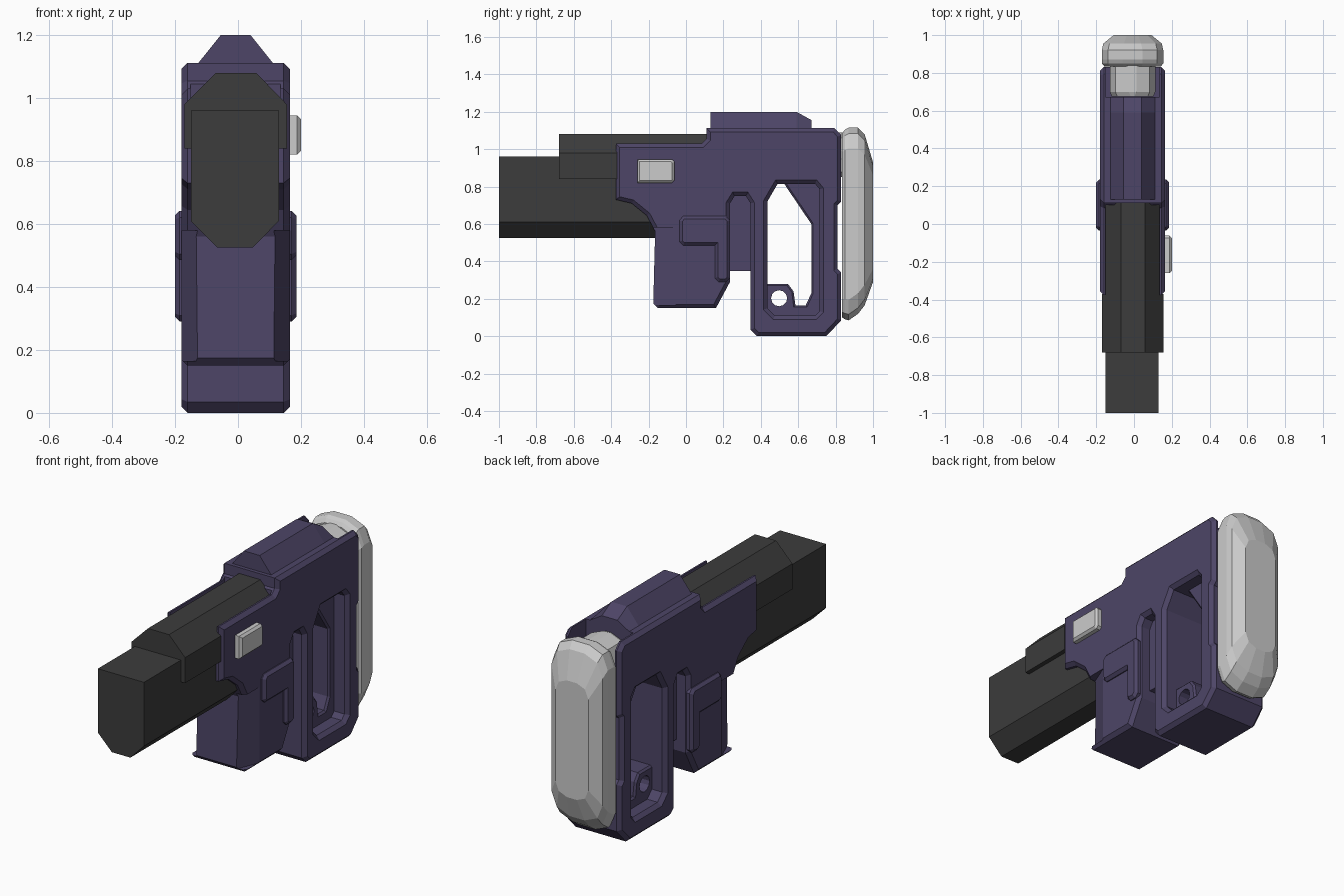
import bpy, bmesh, math
from mathutils import Vector

if "Cube" in bpy.data.objects:
    bpy.data.objects.remove(bpy.data.objects["Cube"])

CX, HW = -0.0075, 0.1725      # body centre line and half width


def material(name, rgb):
    m = bpy.data.materials.new(name)
    m.diffuse_color = (*rgb, 1)
    m.use_nodes = True
    m.node_tree.nodes["Principled BSDF"].inputs["Base Color"].default_value = m.diffuse_color
    return m


PURPLE = material("purple", (0.075, 0.06, 0.135))
DARK = material("dark_grey", (0.045, 0.045, 0.045))


def loft(name, rings, mat=None):
    """Skin a list of equal-length point rings and cap both ends."""
    bm = bmesh.new()
    vs = [[bm.verts.new(p) for p in r] for r in rings]
    n = len(vs[0])
    for a, b in zip(vs, vs[1:]):
        for i in range(n):
            j = (i + 1) % n
            bm.faces.new((a[i], a[j], b[j], b[i]))
    bm.faces.new(vs[0][::-1])
    bm.faces.new(vs[-1])
    bmesh.ops.recalc_face_normals(bm, faces=bm.faces)
    me = bpy.data.meshes.new(name)
    bm.to_mesh(me)
    bm.free()
    ob = bpy.data.objects.new(name, me)
    bpy.context.collection.objects.link(ob)
    if mat:
        me.materials.append(mat)
    return ob


def inset(poly, d):
    """Mitred inset of a 2D polygon (negative d grows it)."""
    p = [Vector(q) for q in poly]
    n = len(p)
    area = sum(p[i - 1].x * p[i].y - p[i].x * p[i - 1].y for i in range(n))
    s = 1 if area > 0 else -1
    out = []
    for i in range(n):
        e1 = (p[i] - p[i - 1]).normalized()
        e2 = (p[(i + 1) % n] - p[i]).normalized()
        n1, n2 = Vector((-e1.y, e1.x)) * s, Vector((-e2.y, e2.x)) * s
        out.append(p[i] + (n1 + n2) * (d / (1 + n1.dot(n2))))
    return out


def slab(name, poly, steps, mat=None):
    """Side profile (y, z) swept across x; steps are (x, inset)."""
    return loft(name, [[(x, q.x, q.y) for q in inset(poly, d)] for x, d in steps], mat)


def chamfered(name, poly, x0, x1, b, mat=None):
    return slab(name, poly, [(x0, b), (x0 + b, 0), (x1 - b, 0), (x1, b)], mat)


def along_y(name, poly, y0, y1, mat=None):
    return loft(name, [[(x, y, z) for x, z in poly] for y in (y0, y1)], mat)


def box(y0, y1, z0, z1):
    return [(y0, z0), (y1, z0), (y1, z1), (y0, z1)]


def cut(ob, cutter):
    m = ob.modifiers.new("cut", 'BOOLEAN')
    m.operation, m.object, m.solver = 'DIFFERENCE', cutter, 'EXACT'
    bpy.context.view_layer.objects.active = ob
    bpy.ops.object.modifier_apply(modifier=m.name)
    bpy.data.objects.remove(cutter, do_unlink=True)


# Body: one chamfered side profile with the grip and the stock frame
body = chamfered("body", [
    (-0.375, 1.03), (0.085, 1.03), (0.11, 1.055), (0.11, 1.112), (0.795, 1.112),
    (0.83, 1.075), (0.83, 0.72), (0.81, 0.70), (0.81, 0.36), (0.83, 0.34),
    (0.83, 0.085), (0.75, 0.0), (0.38, 0.0), (0.345, 0.035), (0.345, 0.71),
    (0.32, 0.75), (0.26, 0.75), (0.235, 0.71), (0.235, 0.29), (0.16, 0.15),
    (-0.15, 0.15), (-0.175, 0.175), (-0.165, 0.56), (-0.21, 0.645),
    (-0.29, 0.71), (-0.375, 0.73)], CX - HW, CX + HW, 0.02, PURPLE)

# Stock opening with flared rim
flare = [(-0.1925, -0.04), (-0.1525, 0), (0.1525, 0), (0.1925, -0.04)]
cut(body, slab("opening_cutter", [
    (0.435, 0.15), (0.475, 0.11), (0.69, 0.11), (0.715, 0.135), (0.715, 0.785),
    (0.69, 0.815), (0.49, 0.815), (0.435, 0.72)],
    [(CX + x, d) for x, d in flare]))

# Barrel channel in front, pad socket behind
for y0, y1, z0 in ((-0.5, 0.10, 0.95), (0.672, 0.95, 0.86)):
    w = 0.143
    cut(body, along_y("channel_cutter", [(CX - w, z0), (CX + w, z0),
                                         (CX + w, 1.3), (CX - w, 1.3)], y0, y1))

# Tapered front corners of the grip
for s in (-1, 1):
    tri = [(CX + s * 0.115, -0.19), (CX + s * 0.18, -0.03), (CX + s * 0.25, -0.19)]
    cut(body, loft("corner_cutter", [[(x, y, z) for x, y in tri] for z in (0.165, 0.58)]))

# Recessed web between the grip and the stock frame
slab("grip_web", box(0.22, 0.36, 0.35, 0.78), [(CX - 0.10, 0), (CX + 0.10, 0)], PURPLE)

# Inner plate of the stock opening with a sling lug
plate = chamfered("stock_plate", [
    (0.50, 0.86), (0.535, 0.80), (0.67, 0.60), (0.67, 0.23), (0.64, 0.165),
    (0.585, 0.165), (0.575, 0.24), (0.545, 0.28), (0.42, 0.28), (0.42, 0.08),
    (0.76, 0.08), (0.76, 0.86)], CX - 0.09, CX + 0.09, 0.01, PURPLE)
cut(plate, slab("lug_hole_cutter", [
    (0.498 + 0.043 * math.cos(i * math.tau / 12), 0.203 + 0.043 * math.sin(i * math.tau / 12))
    for i in range(12)], [(-0.2, 0), (0.2, 0)]))

# Top ridge with sloped rear end
top = lambda y, z: [(CX - 0.118, y, 1.09), (CX - 0.118, y, 1.112), (CX - 0.0475, y, z),
                    (CX + 0.0475, y, z), (CX + 0.118, y, 1.112), (CX + 0.118, y, 1.09)]
loft("top_ridge", [top(0.13, 1.2), top(0.59, 1.2), top(0.672, 1.155)], PURPLE)

# L-shaped raised panels on both sides
ell = [(-0.035, 0.62), (-0.015, 0.642), (0.215, 0.642), (0.235, 0.62), (0.235, 0.31),
       (0.215, 0.29), (0.175, 0.29), (0.155, 0.31), (0.155, 0.485), (-0.015, 0.485),
       (-0.035, 0.505)]
for side, s in (("left", -1), ("right", 1)):
    slab("panel_" + side, ell, [(CX + s * x, d) for x, d in
                                ((0.16, 0), (0.178, 0), (0.193, 0.015))], PURPLE)

# Barrel: lower block and upper housing
along_y("lower_barrel", [(-0.15, 0.96), (0.13, 0.96), (0.13, 0.61), (0.047, 0.525),
                         (-0.065, 0.525), (-0.15, 0.61)], -1.0, 0.05, DARK)
along_y("upper_barrel", [(-0.17, 0.84), (-0.17, 0.98), (-0.07, 1.08), (0.058, 1.08),
                         (0.155, 0.98), (0.155, 0.84)], -0.68, -0.37, DARK)
along_y("rear_barrel", [(-0.15, 0.84), (-0.15, 1.0), (-0.07, 1.08), (0.058, 1.08),
                        (0.135, 1.0), (0.135, 0.84)], -0.37, 0.14, DARK)

# Side button
chamfered("side_button", [
    (-0.26, 0.82), (-0.075, 0.82), (-0.062, 0.833), (-0.062, 0.932), (-0.075, 0.945),
    (-0.26, 0.945)], 0.14, 0.20, 0.012)


# Butt pad: rounded rectangles stacked along y
def pad_ring(y, hw, z0, z1, c):
    pts = []
    for sx, cz, a0 in ((1, z1 - c, 0), (-1, z1 - c, 90), (-1, z0 + c, 180), (1, z0 + c, 270)):
        for k in range(3):
            a = math.radians(a0 + 45 * k)
            pts.append((CX + sx * (hw - c) + c * math.cos(a), y, cz + c * math.sin(a)))
    return pts


loft("butt_pad", [pad_ring(*r) for r in (
    (0.835, 0.150, 0.10, 1.085, 0.10), (0.85, 0.1625, 0.09, 1.105, 0.11),
    (0.87, 0.1625, 0.085, 1.115, 0.11), (0.92, 0.1625, 0.12, 1.115, 0.11),
    (0.955, 0.155, 0.165, 1.08, 0.11), (1.0, 0.10, 0.29, 0.93, 0.07))])

# Neck joining the pad to the body
loft("pad_neck", [pad_ring(y, hw, 0.85, 1.09 - d, 0.10) for y, hw, d in
                  ((0.675, 0.11, 0.01), (0.70, 0.12, 0), (0.845, 0.12, 0))])
